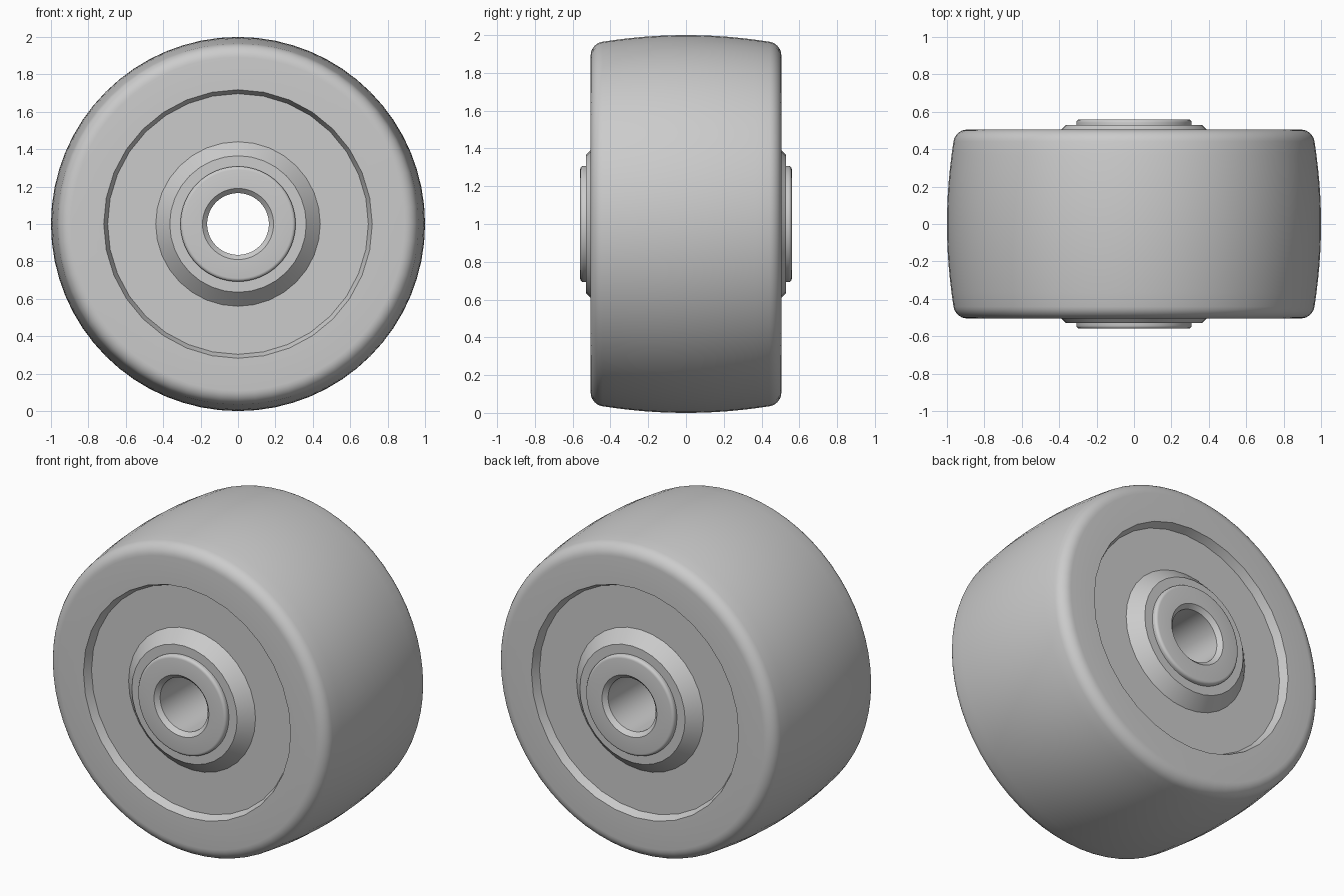
import bpy, bmesh, math

if "Cube" in bpy.data.objects:
    bpy.data.objects.remove(bpy.data.objects["Cube"])

SEG = 64       # tyre sides
HUB_SEG = 32   # coarser sides of the recess and hub

grey = bpy.data.materials.new("plain grey")
grey.diffuse_color = (0.6, 0.6, 0.6, 1)
grey.use_nodes = True
grey.node_tree.nodes["Principled BSDF"].inputs["Base Color"].default_value = grey.diffuse_color


def lathe(name, half, coarse_below=0.0, angle=25):
    """Revolve a half profile of (radius, y), mirrored over y = 0, about the y axis.
    Rings inside coarse_below follow a HUB_SEG-sided polygon."""
    profile = half + [(r, -y) for r, y in reversed(half) if y > 1e-6]
    bm = bmesh.new()
    rings = []
    for r, y in profile:
        ring = []
        for i in range(SEG):
            a = 2 * math.pi * i / SEG
            rr = r * math.cos(math.pi / HUB_SEG) if r < coarse_below and i % 2 else r
            ring.append(bm.verts.new((rr * math.cos(a), y, 1 + rr * math.sin(a))))
        rings.append(ring)
    for k, ring in enumerate(rings):
        nxt = rings[(k + 1) % len(rings)]
        for i in range(SEG):
            j = (i + 1) % SEG
            bm.faces.new((ring[i], ring[j], nxt[j], nxt[i]))
    bmesh.ops.recalc_face_normals(bm, faces=bm.faces)
    me = bpy.data.meshes.new(name)
    bm.to_mesh(me)
    bm.free()
    me.materials.append(grey)
    ob = bpy.data.objects.new(name, me)
    bpy.context.collection.objects.link(ob)
    bpy.ops.object.select_all(action='DESELECT')
    ob.select_set(True)
    bpy.context.view_layer.objects.active = ob
    bpy.ops.object.shade_smooth_by_angle(angle=math.radians(angle))
    return ob


def arc(cr, cy, rad, start, end, n):
    """Fillet points; angle 0 points outward, 90 points along +y."""
    pts = []
    for k in range(n + 1):
        a = math.radians(start + (end - start) * k / n)
        pts.append((cr + rad * math.cos(a), cy + rad * math.sin(a)))
    return pts


# Wheel body: crowned tread, rounded shoulder, recessed side and conical boss
crown = [(1 - 0.035 * (k / 6) ** 2, 0.44 * k / 6) for k in range(6)]
shoulder = arc(0.891, 0.43, 0.075, 9, 90, 7)
side = [(0.718, 0.505), (0.697, 0.455), (0.44, 0.455), (0.365, 0.53), (0.25, 0.53)]
lathe("wheel_body", crown + shoulder + side, coarse_below=0.75)

# Flanged bushing with rounded rim and chamfered bore
flange = [(0.25, 0.515), (0.308, 0.515)] + arc(0.29, 0.542, 0.018, 0, 90, 4)
bore = [(0.19, 0.56), (0.165, 0.535)]
lathe("bushing", [(0.25, 0.0)] + flange + bore)
